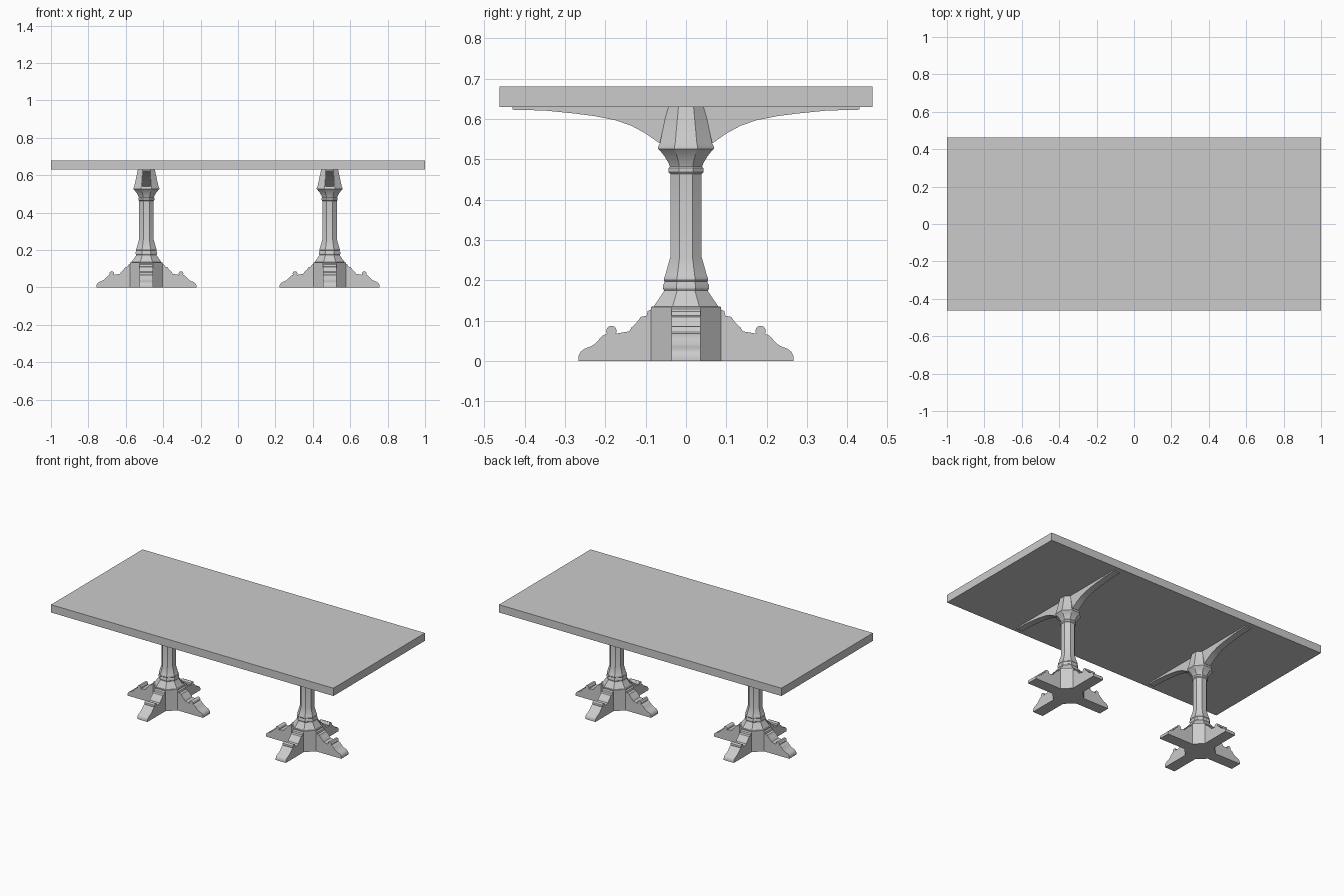
import bpy, bmesh, math
from mathutils import Matrix

if "Cube" in bpy.data.objects:
    bpy.data.objects.remove(bpy.data.objects["Cube"])

grey = bpy.data.materials.new("plain grey")
grey.diffuse_color = (0.6, 0.6, 0.6, 1)
grey.use_nodes = True
grey.node_tree.nodes["Principled BSDF"].inputs["Base Color"].default_value = grey.diffuse_color


def finish(bm, name, smooth=True):
    bmesh.ops.recalc_face_normals(bm, faces=bm.faces[:])
    me = bpy.data.meshes.new(name)
    bm.to_mesh(me)
    bm.free()
    ob = bpy.data.objects.new(name, me)
    bpy.context.collection.objects.link(ob)
    me.materials.append(grey)
    if smooth:
        bpy.ops.object.select_all(action='DESELECT')
        ob.select_set(True)
        bpy.context.view_layer.objects.active = ob
        bpy.ops.object.shade_smooth_by_angle(angle=math.radians(30))
    return ob


def octagon_lathe(name, profile, x):
    """Stack octagonal rings given as (half width across flats, z)."""
    bm = bmesh.new()
    rings = []
    for r, z in profile:
        c = r / math.cos(math.pi / 8)
        rings.append([bm.verts.new((x + c * math.cos(math.pi / 8 + i * math.pi / 4),
                                    c * math.sin(math.pi / 8 + i * math.pi / 4), z))
                      for i in range(8)])
    for a, b in zip(rings, rings[1:]):
        for i in range(8):
            j = (i + 1) % 8
            bm.faces.new((a[i], a[j], b[j], b[i]))
    bm.faces.new(rings[0])
    bm.faces.new(rings[-1])
    return finish(bm, name)


def slab(name, outline, half, x, angle):
    """Extrude an outline (distance out, z) to a plate and turn it about z."""
    bm = bmesh.new()
    f = bm.faces.new([bm.verts.new((d, -half, z)) for d, z in outline])
    ext = bmesh.ops.extrude_face_region(bm, geom=[f])
    vs = [v for v in ext["geom"] if isinstance(v, bmesh.types.BMVert)]
    bmesh.ops.translate(bm, verts=vs, vec=(0, 2 * half, 0))
    bm.transform(Matrix.Translation((x, 0, 0)) @ Matrix.Rotation(angle, 4, 'Z'))
    return finish(bm, name)


# table top
bm = bmesh.new()
bmesh.ops.create_cube(bm, size=1)
bm.transform(Matrix.Translation((0, 0, 0.655)) @ Matrix.Diagonal((2, 0.926, 0.05, 1)))
finish(bm, "table_top", smooth=False)

# column profile from base to underside of the top
column = [(0.087, 0), (0.087, 0.134), (0.080, 0.135), (0.055, 0.172), (0.054, 0.174),
          (0.057, 0.179), (0.057, 0.188), (0.053, 0.195), (0.053, 0.197),
          (0.055, 0.200), (0.055, 0.205), (0.052, 0.211), (0.039, 0.257),
          (0.039, 0.463), (0.043, 0.468), (0.043, 0.478), (0.040, 0.482),
          (0.044, 0.492), (0.053, 0.507), (0.064, 0.521), (0.069, 0.526),
          (0.069, 0.531), (0.065, 0.539), (0.045, 0.632)]

# foot outline with a small scroll
scroll = [(0.185 + 0.013 * math.cos(math.radians(a)), 0.074 + 0.013 * math.sin(math.radians(a)))
          for a in range(-30, 211, 30)]
foot = ([(0.05, 0), (0.267, 0), (0.267, 0.012), (0.262, 0.022), (0.252, 0.030),
         (0.238, 0.035), (0.226, 0.042), (0.214, 0.055), (0.206, 0.063)]
        + scroll +
        [(0.160, 0.070), (0.141, 0.073), (0.135, 0.083), (0.123, 0.094), (0.112, 0.109),
         (0.098, 0.112), (0.095, 0.123), (0.088, 0.127), (0.084, 0.133), (0.05, 0.133)])

# curved bracket outline
bracket = [(0.02, 0.632), (0.43, 0.632), (0.43, 0.623), (0.35, 0.621), (0.28, 0.614),
           (0.225, 0.607), (0.175, 0.597), (0.135, 0.583), (0.10, 0.564),
           (0.066, 0.540), (0.02, 0.540)]

for side, x in (("left", -0.49), ("right", 0.49)):
    octagon_lathe(side + "_column", column, x)
    for k in range(4):
        slab(f"{side}_foot_{k + 1}", foot, 0.036, x, k * math.pi / 2)
    for end, a in (("front", -math.pi / 2), ("back", math.pi / 2)):
        slab(f"{side}_{end}_bracket", bracket, 0.021, x, a)
